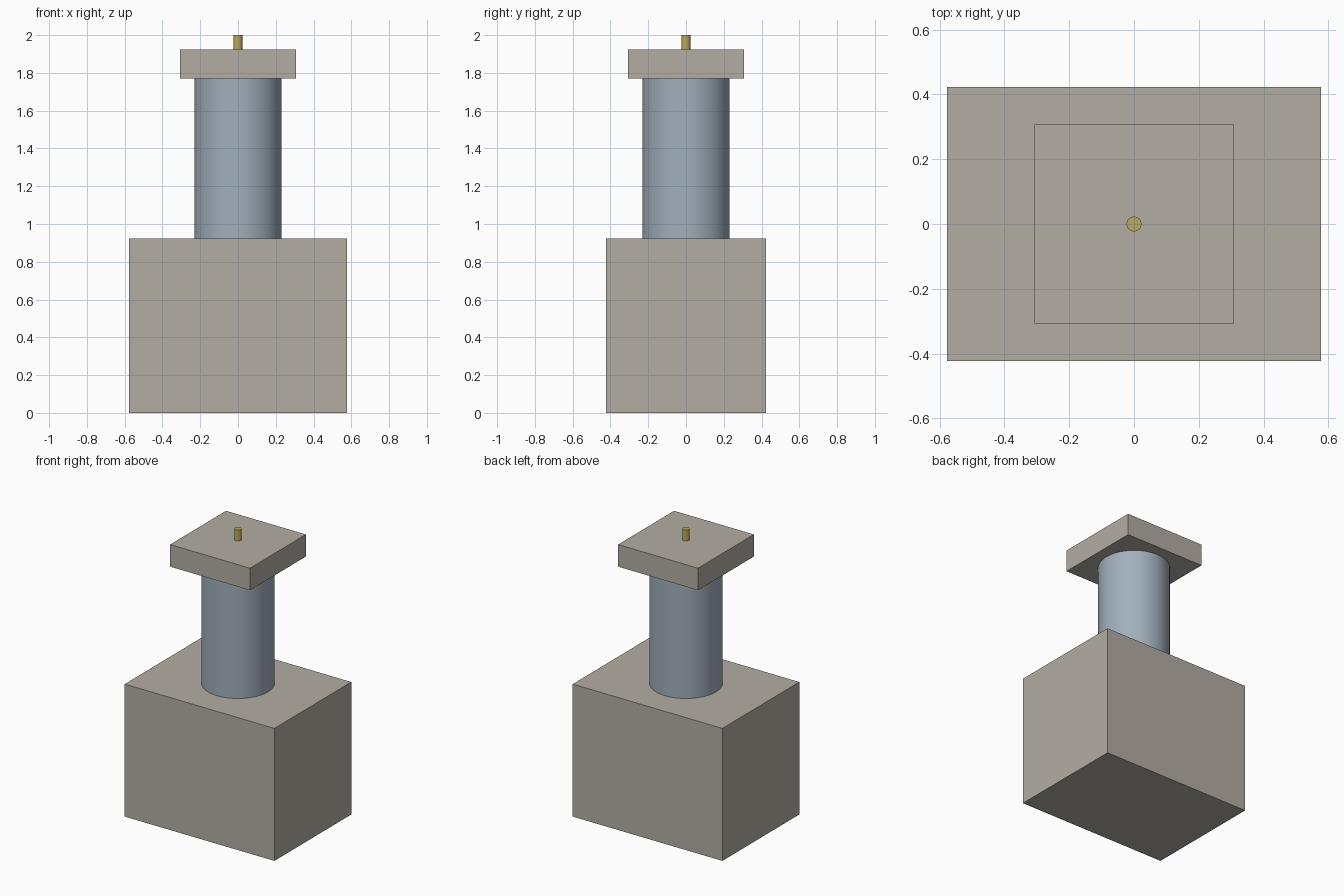
import bpy
import math

cube = bpy.data.objects.get("Cube")
if cube:
    bpy.data.objects.remove(cube, do_unlink=True)

U = 1 / 13  # one design unit; the tower is 26 units tall


def material(name, rgb):
    mat = bpy.data.materials.new(name)
    mat.use_nodes = True
    mat.diffuse_color = (*rgb, 1)
    mat.node_tree.nodes["Principled BSDF"].inputs["Base Color"].default_value = (*rgb, 1)
    return mat


def finish(name, mat):
    obj = bpy.context.object
    obj.name = obj.data.name = name
    obj.data.materials.append(mat)
    return obj


def block(name, width, depth, bottom, top, mat):
    bpy.ops.mesh.primitive_cube_add(size=1, location=(0, 0, (bottom + top) / 2 * U))
    obj = finish(name, mat)
    obj.scale = (width * U, depth * U, (top - bottom) * U)
    bpy.ops.object.transform_apply(location=False, rotation=False, scale=True)


def cylinder(name, radius, bottom, top, sides, mat):
    bpy.ops.mesh.primitive_cylinder_add(
        vertices=sides, radius=radius * U, depth=(top - bottom) * U,
        location=(0, 0, (bottom + top) / 2 * U))
    finish(name, mat)
    bpy.ops.object.shade_smooth_by_angle(angle=math.radians(30))


stone = material("warm grey stone", (0.45, 0.42, 0.37))
steel = material("blue grey steel", (0.36, 0.43, 0.50))
brass = material("brass", (0.50, 0.40, 0.11))

# Stacked from the ground up
block("base_block", 15, 11, 0, 12, stone)
cylinder("column", 3, 12, 23, 64, steel)
block("cap_plate", 8, 8, 23, 25, stone)
cylinder("top_pin", 0.3, 25, 26, 32, brass)
